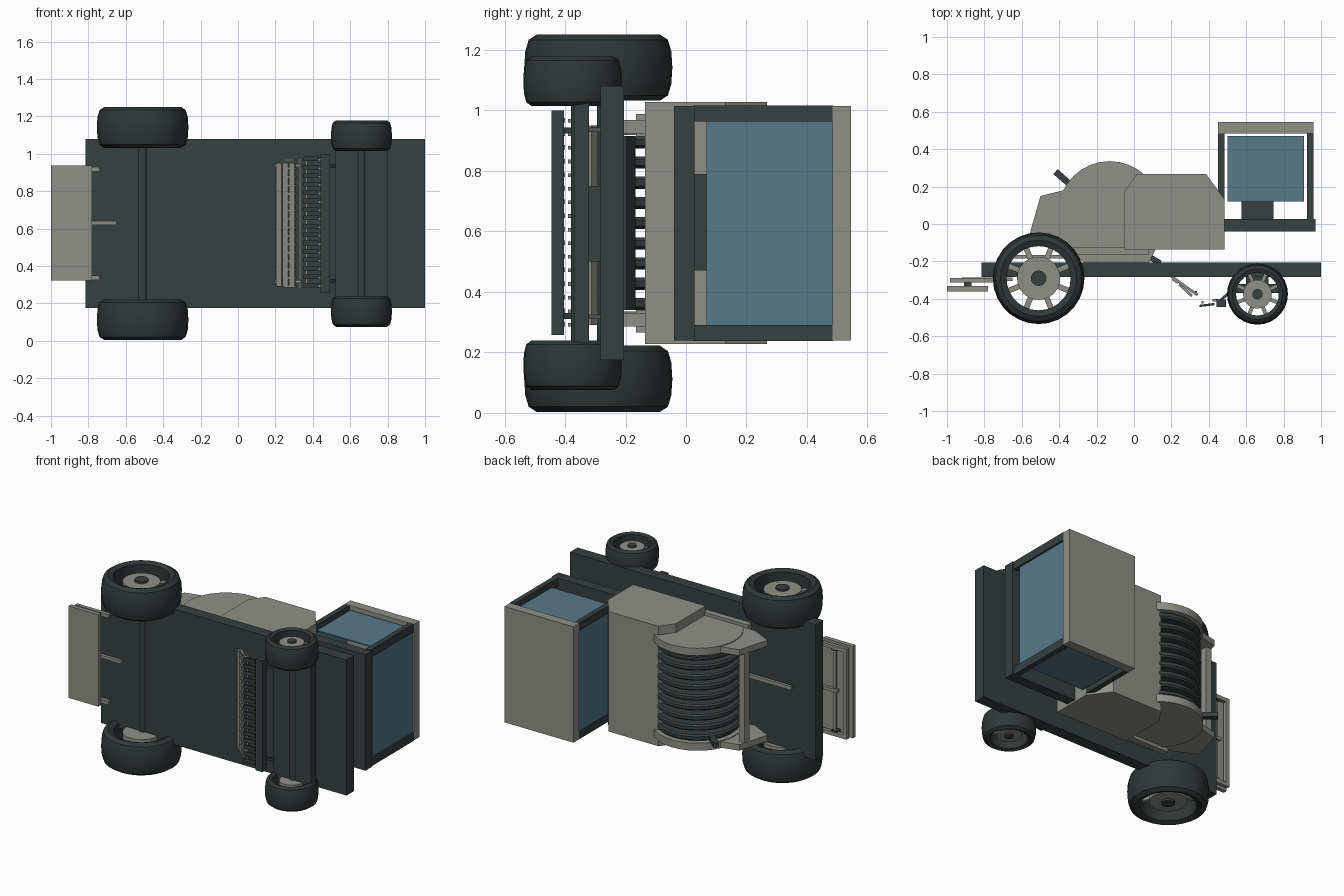
import bpy, bmesh, math
from mathutils import Vector

if "Cube" in bpy.data.objects:
    bpy.data.objects.remove(bpy.data.objects["Cube"])

MID = 0.627  # middle of the vehicle's width, which runs along z


def colour(name, rgb):
    m = bpy.data.materials.new(name)
    m.diffuse_color = (*rgb, 1)
    m.use_nodes = True
    m.node_tree.nodes["Principled BSDF"].inputs["Base Color"].default_value = m.diffuse_color
    return m


DARK = colour("dark_slate", (0.038, 0.050, 0.050))
TYRE = colour("tyre_rubber", (0.030, 0.039, 0.039))
GREY = colour("warm_grey", (0.28, 0.28, 0.25))
BLUE = colour("blue_glass", (0.095, 0.19, 0.26))


def finish(name, bm, mat, smooth=None):
    bmesh.ops.recalc_face_normals(bm, faces=bm.faces[:])
    me = bpy.data.meshes.new(name)
    bm.to_mesh(me)
    bm.free()
    me.materials.append(mat)
    ob = bpy.data.objects.new(name, me)
    bpy.context.collection.objects.link(ob)
    if smooth:
        bpy.ops.object.select_all(action='DESELECT')
        ob.select_set(True)
        bpy.context.view_layer.objects.active = ob
        bpy.ops.object.shade_smooth_by_angle(angle=math.radians(smooth))
    return ob


def prism(name, pts, z0, z1, mat):
    """Side outline in x, y extruded across the width."""
    bm = bmesh.new()
    f = bm.faces.new([bm.verts.new((x, y, z0)) for x, y in pts])
    r = bmesh.ops.extrude_face_region(bm, geom=[f])
    bmesh.ops.translate(bm, vec=(0, 0, z1 - z0),
                        verts=[v for v in r['geom'] if isinstance(v, bmesh.types.BMVert)])
    return finish(name, bm, mat)


def box(name, x0, x1, y0, y1, z0, z1, mat):
    return prism(name, [(x0, y0), (x1, y0), (x1, y1), (x0, y1)], z0, z1, mat)


def bar(name, a, b, t, z0, z1, mat):
    """Flat slanted strip from a to b with thickness t."""
    d = (Vector(b) - Vector(a)).normalized() * t / 2
    n = Vector((-d.y, d.x))
    a, b = Vector(a), Vector(b)
    return prism(name, [a + n, b + n, b - n, a - n], z0, z1, mat)


def lathe(name, cx, cy, prof, mat, n=32, closed=True, smooth=25):
    """Revolve (radius, z) profile around a z axis."""
    bm = bmesh.new()
    rings = [[bm.verts.new((cx + r * math.cos(2 * math.pi * i / n),
                            cy + r * math.sin(2 * math.pi * i / n), z))
              for i in range(n)] for r, z in prof]
    for k in range(len(rings) if closed else len(rings) - 1):
        a, b = rings[k], rings[(k + 1) % len(rings)]
        for i in range(n):
            j = (i + 1) % n
            bm.faces.new((a[i], a[j], b[j], b[i]))
    if not closed:
        bm.faces.new(rings[0])
        bm.faces.new(rings[-1])
    return finish(name, bm, mat, smooth)


def disc(name, cx, cy, r, z0, z1, mat, n=32):
    return lathe(name, cx, cy, [(r, z0), (r, z1)], mat, n, False)


def both(fn, name, *args):
    """Call a part builder on the near and the far side."""
    *head, z0, z1, mat = args
    fn("near_" + name, *head, z0, z1, mat)
    fn("far_" + name, *head, 2 * MID - z1, 2 * MID - z0, mat)


# Chassis
box("chassis", -0.815, 1.0, -0.283, -0.205, 0.175, 1.08, DARK)
box("front_axle_plate", 0.52, 0.80, -0.37, -0.32, 0.2, 1.05, DARK)
box("steering_block", 0.60, 0.72, -0.33, -0.27, 0.5, 0.75, DARK)

# Wheels: tyre, rim, spokes, hub and axle
for end, cx, cy, R, w0, w1 in (("rear", -0.51, -0.29, 0.245, 0.003, 0.222),
                               ("front", 0.66, -0.375, 0.163, 0.075, 0.24)):
    w = w1 - w0
    for side in ("near", "far"):
        def Z(t):
            z = w0 + t * w
            return z if side == "near" else 2 * MID - z
        nm = f"{side}_{end}_"
        lathe(nm + "tyre", cx, cy,
              [(R * .70, Z(.06)), (R * .83, Z(0)), (R * .94, Z(.08)), (R * .985, Z(.25)),
               (R, Z(.5)), (R * .985, Z(.75)), (R * .94, Z(.92)), (R * .83, Z(1)),
               (R * .70, Z(.94))], TYRE, 28)
        disc(nm + "hub", cx, cy, R * .47, Z(.2), Z(.9), GREY)
        disc(nm + "hub_cap", cx, cy, R * .17, Z(.14), Z(.3), DARK, 16)
        for i in range(8):
            a = math.pi * (i + .5) / 4
            c, s = math.cos(a), math.sin(a)
            bar(nm + "spoke", (cx + R * .4 * c, cy + R * .4 * s),
                (cx + R * .72 * c, cy + R * .72 * s), R * .12, Z(.4), Z(.55), GREY)
    disc(end + "_axle", cx, cy + .02, 0.025, w0 + w * .5, 2 * MID - w0 - w * .5, DARK, 12)

# Engine housing
prism("engine_housing", [(-0.05, -0.135), (0.485, -0.135), (0.485, 0.13), (0.385, 0.268),
                         (0.015, 0.268), (-0.05, 0.175)], 0.227, 1.028, GREY)

# Drum with side plates and ribs
DX, DY = -0.13, 0.06
both(disc, "drum_side", DX, DY, 0.276, 0.285, 0.335, GREY)
both(prism, "drum_foot", [(-0.36, -0.125), (0.12, -0.125), (0.08, -0.205), (-0.27, -0.205)],
     0.285, 0.33, GREY)
both(box, "drum_flange", -0.37, 0.08, -0.165, -0.125, 0.265, 0.34, GREY)
both(prism, "rear_wing", [(-0.56, -0.06), (-0.5, 0.15), (-0.38, 0.18), (-0.3, 0.0),
                          (-0.33, -0.13), (-0.42, -0.13)], 0.29, 0.33, GREY)
for i in range(9):
    z = 0.36 + i * 0.0668
    lathe("drum_rib", DX, DY, [(0.19, z - .02), (0.25, z - .02), (0.26, z - .01), (0.26, z + .01),
                               (0.25, z + .02), (0.19, z + .02)], DARK)
disc("drum_core", DX, DY, 0.10, 0.3, 0.95, DARK, 24)
box("wing_crossbar", -0.51, -0.47, 0.06, 0.11, 0.33, 0.925, GREY)
bar("drum_handle", (-0.42, 0.28), (-0.34, 0.21), 0.035, 0.34, 0.37, DARK)
box("top_rod", -0.66, -0.3, -0.185, -0.165, 0.615, 0.64, GREY)

# Cab frame, roof and glass
box("cab_floor", 0.485, 0.97, -0.04, 0.028, 0.24, 1.014, DARK)
box("cab_roof", 0.45, 0.96, 0.485, 0.545, 0.24, 1.014, GREY)
both(box, "cab_rear_post", 0.45, 0.485, 0.02, 0.487, 0.24, 0.29, DARK)
both(box, "cab_front_post", 0.925, 0.96, 0.025, 0.487, 0.237, 0.29, DARK)
box("front_window", 0.938, 0.948, 0.068, 0.485, 0.285, 0.97, BLUE)
box("rear_window", 0.455, 0.465, 0.12, 0.485, 0.285, 0.97, BLUE)
both(box, "side_window", 0.50, 0.91, 0.12, 0.47, 0.262, 0.27, BLUE)
box("cab_pedestal", 0.575, 0.745, 0.025, 0.13, 0.47, 0.79, DARK)

# Rear step with its brackets
box("rear_step", -1.0, -0.78, -0.36, -0.332, 0.322, 0.936, GREY)
both(box, "step_arm", -0.98, -0.74, -0.312, -0.288, 0.325, 0.35, GREY)
box("step_rail", -0.985, -0.96, -0.312, -0.288, 0.325, 0.93, GREY)
box("step_inner_rail", -0.90, -0.885, -0.31, -0.295, 0.35, 0.905, GREY)
both(box, "step_hanger", -0.91, -0.87, -0.34, -0.29, 0.34, 0.36, DARK)
box("step_rod", -0.92, -0.65, -0.305, -0.285, 0.62, 0.64, GREY)

# Underside comb: slanted slats, toothed rows and cutter bar
for i in range(3):
    x, y = 0.205 + i * 0.035, -0.295 - i * 0.03
    bar("comb_slat", (x, y), (x + .03, y - .022), 0.01, 0.29, 0.95, GREY)
for x, y in ((0.325, -0.37), (0.36, -0.425)):
    box("tooth_rail", x, x + .012, y, y + .012, 0.28, 0.975, GREY)
for i in range(16):
    z = 0.285 + i * 0.045
    bar("comb_tine", (0.25, -0.33), (0.31, -0.385), 0.014, z, z + .012, GREY)
    bar("rake_tooth", (0.35, -0.438), (0.43, -0.428), 0.012, z, z + .025, DARK)
    box("bar_tooth", 0.42, 0.45, -0.415, -0.40, z, z + .015, GREY)
box("cutter_bar", 0.442, 0.492, -0.445, -0.403, 0.257, 1.0, DARK)
both(bar, "cutter_link", (0.46, -0.41), (0.54, -0.34), 0.014, 0.31, 0.33, DARK)
both(bar, "comb_link", (0.2, -0.28), (0.34, -0.38), 0.014, 0.31, 0.325, GREY)
bar("feed_lip", (0.09, -0.18), (0.14, -0.21), 0.03, 0.34, 0.915, DARK)
